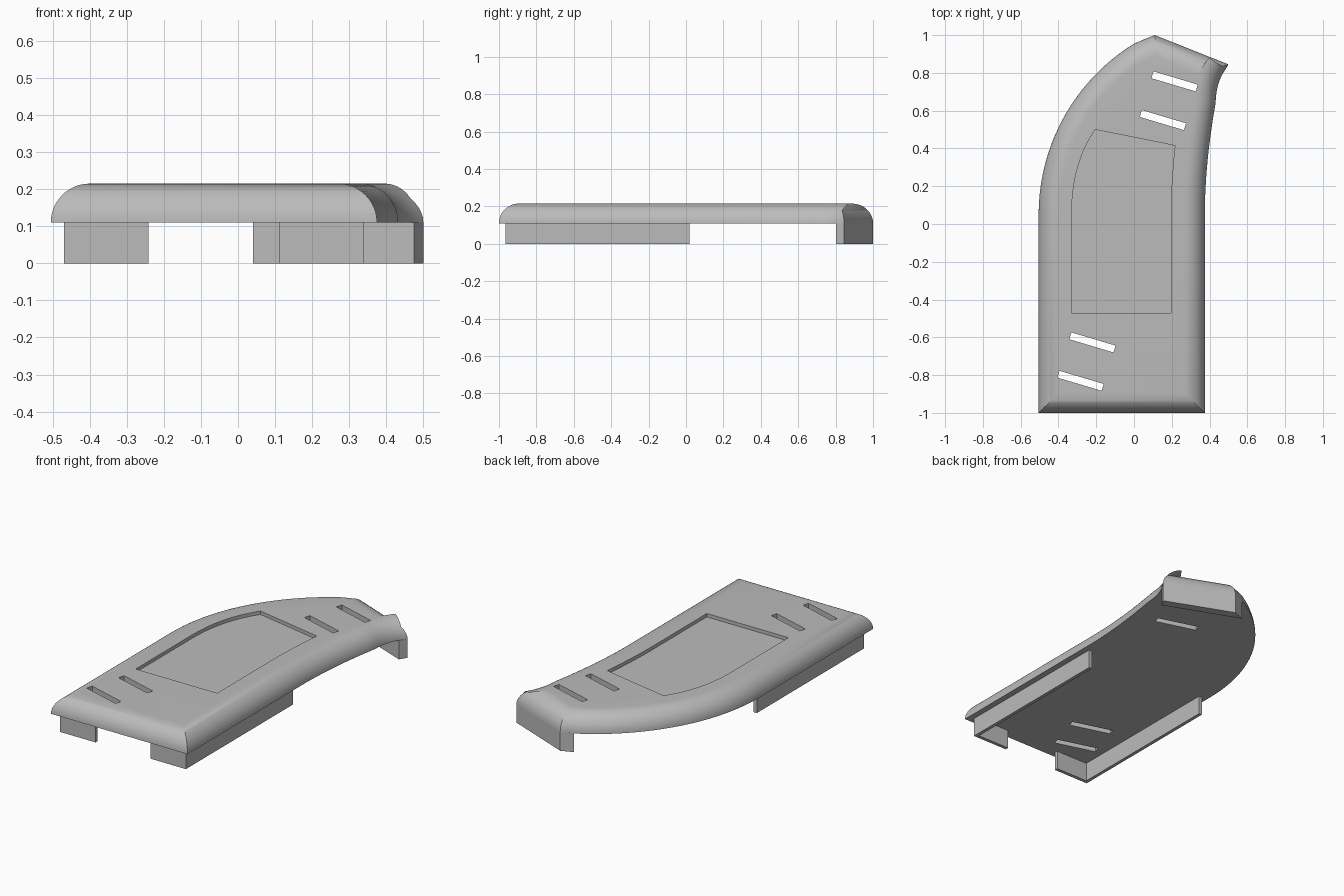
import bpy, bmesh, math
from mathutils import Vector

if "Cube" in bpy.data.objects:
    bpy.data.objects.remove(bpy.data.objects["Cube"], do_unlink=True)

grey = bpy.data.materials.new("plain grey")
grey.use_nodes = True
colour = (0.5, 0.5, 0.5, 1)
grey.diffuse_color = colour
grey.node_tree.nodes["Principled BSDF"].inputs["Base Color"].default_value = colour

BASE, TOP = 0.11, 0.215      # underside and top of the cover
RADIUS = TOP - BASE          # rounded rim


def loft(name, rings):
    """Solid from stacked counter-clockwise rings, each (points, height)."""
    bm = bmesh.new()
    loops = [[bm.verts.new((p[0], p[1], z)) for p in pts] for pts, z in rings]
    n = len(loops[0])
    for low, high in zip(loops, loops[1:]):
        for i in range(n):
            j = (i + 1) % n
            bm.faces.new((low[i], low[j], high[j], high[i]))
    bm.faces.new(reversed(loops[0]))
    bm.faces.new(loops[-1])
    bmesh.ops.recalc_face_normals(bm, faces=bm.faces)
    mesh = bpy.data.meshes.new(name)
    bm.to_mesh(mesh)
    bm.free()
    mesh.materials.append(grey)
    obj = bpy.data.objects.new(name, mesh)
    bpy.context.collection.objects.link(obj)
    return obj


def prism(name, pts, z0, z1):
    return loft(name, [(pts, z0), (pts, z1)])


def box(name, x0, x1, y0, y1, z0, z1):
    return prism(name, [(x0, y0), (x1, y0), (x1, y1), (x0, y1)], z0, z1)


def inset(pts, d):
    """Move every edge of a counter-clockwise outline inwards by d, mitred."""
    result = []
    for i, p in enumerate(pts):
        a = (p - pts[i - 1]).normalized()
        b = (pts[(i + 1) % len(pts)] - p).normalized()
        na, nb = Vector((-a.y, a.x)), Vector((-b.y, b.x))
        result.append(p + (na + nb) * d / (1 + na.dot(nb)))
    return result


def bezier(a, b, c, steps):
    a, b, c = Vector(a), Vector(b), Vector(c)
    return [a * (1 - t) ** 2 + b * 2 * t * (1 - t) + c * t * t
            for t in (i / steps for i in range(steps + 1))]


# Cover outline: straight front, gentle right side, flared corner, arced left side
outline = [Vector((-0.505, -1)), Vector((0.375, -1))]
outline += bezier((0.375, 0.05), (0.375, 0.32), (0.432, 0.64), 12)
outline += bezier((0.432, 0.64), (0.434, 0.76), (0.5, 0.845), 8)[1:]
outline.append(Vector((0.11, 1)))
arc_radius = 1.063
end = math.atan2(0.905, 0.558)
for i in range(21):
    t = end * (1 - i / 20)
    outline.append(Vector((-0.505 + arc_radius * (1 - math.cos(t)),
                           0.05 + arc_radius * math.sin(t))))

rings = []
for i in range(13):
    t = math.pi / 2 * i / 12
    rings.append((inset(outline, RADIUS * (1 - math.cos(t))),
                  BASE + RADIUS * math.sin(t)))
cover = loft("cover", rings)

# Shallow panel recess
panel = [Vector((-0.33, -0.47)), Vector((0.195, -0.47))]
panel += bezier((0.195, 0.05), (0.197, 0.24), (0.217, 0.415), 8)
panel += bezier((-0.205, 0.5), (-0.33, 0.32), (-0.33, 0.05), 12)
cutters = [prism("recess_cutter", panel, TOP - 0.02, TOP + 0.1)]

# Four slanted slots through the cover
along = Vector((math.cos(-0.29), math.sin(-0.29)))
across = Vector((-along.y, along.x))
for x, y in ((0.215, 0.755), (0.153, 0.55), (-0.22, -0.627), (-0.283, -0.83)):
    corners = [Vector((x, y)) + along * 0.122 * u + across * 0.019 * v
               for u, v in ((-1, -1), (1, -1), (1, 1), (-1, 1))]
    cutters.append(prism("slot_cutter", corners, 0, 0.4))

bpy.context.view_layer.objects.active = cover
for cutter in cutters:
    cutter.hide_render = True
    mod = cover.modifiers.new("cut", "BOOLEAN")
    mod.operation = "DIFFERENCE"
    mod.solver = "EXACT"
    mod.object = cutter
    bpy.ops.object.modifier_apply(modifier=mod.name)
    bpy.data.objects.remove(cutter, do_unlink=True)

bpy.ops.object.select_all(action="DESELECT")
cover.select_set(True)
bpy.ops.object.shade_smooth_by_angle(angle=math.radians(30))

# L-shaped rails under both sides, each with a short front return
WALL = 0.02
for side, outer, sign in (("right", -0.47, 1), ("left", 0.34, -1)):
    inner, tip = outer + sign * WALL, outer + sign * 0.228
    pts = [(outer, -0.965), (tip, -0.965), (tip, -0.965 + WALL),
           (inner, -0.965 + WALL), (inner, 0.02), (outer, 0.02)]
    prism(side + "_rail", pts, 0, BASE)

# Slanted end wall below the rear edge
prism("rear_wall", [(0.475, 0.802), (0.5, 0.845), (0.11, 1), (0.04, 0.972)], 0, BASE)
